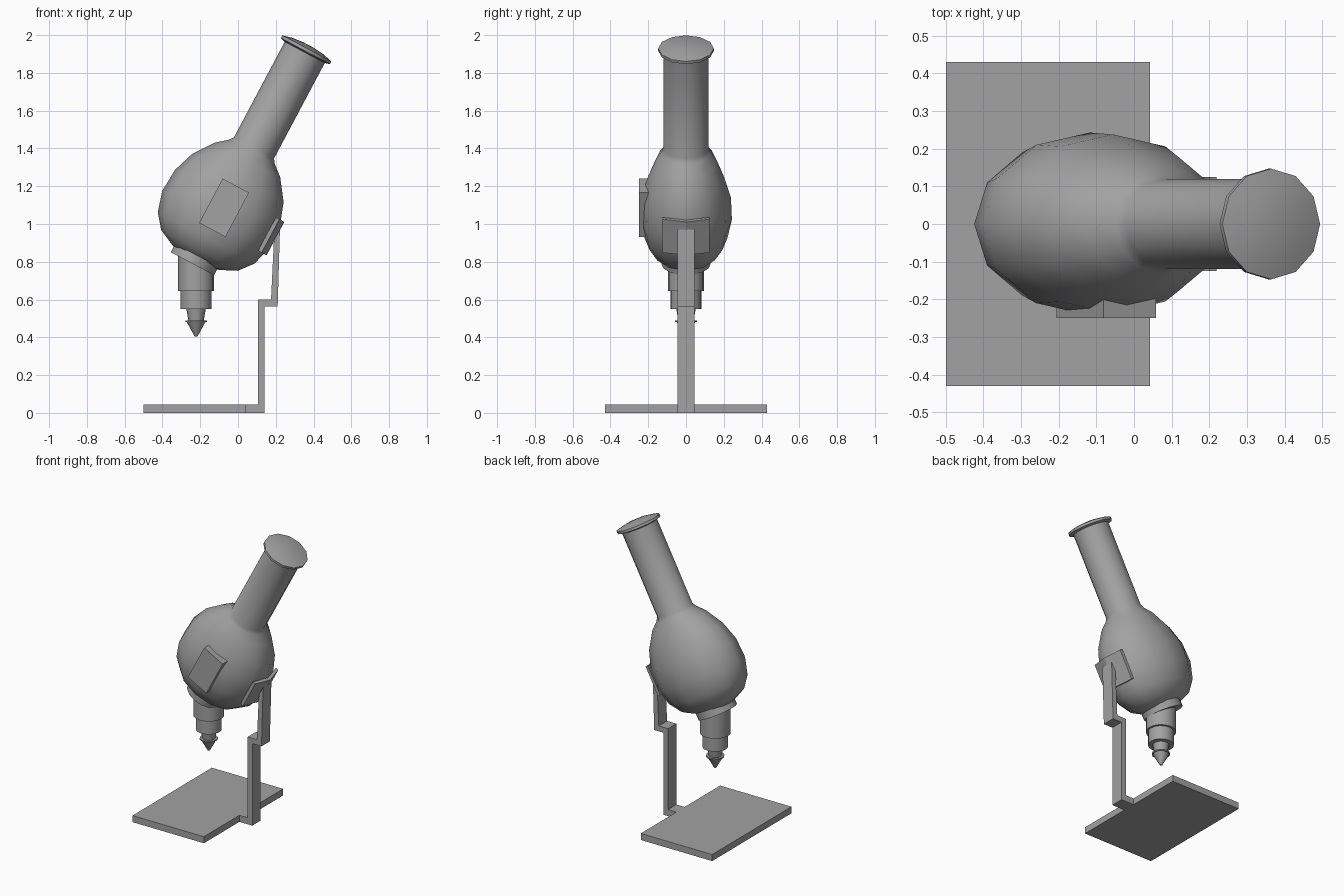
import bpy, bmesh, math
from mathutils import Vector, Matrix

if "Cube" in bpy.data.objects:
    bpy.data.objects.remove(bpy.data.objects["Cube"])

grey = bpy.data.materials.new("plain grey")
grey.use_nodes = True
color = (0.36, 0.36, 0.36, 1)
grey.diffuse_color = color
grey.node_tree.nodes["Principled BSDF"].inputs["Base Color"].default_value = color

# Tilted frame shared by the body, tube, collar and mounting plates
TILT = Matrix.Translation((-0.09, 0, 1.10)) @ Matrix.Rotation(math.radians(28), 4, 'Y')
AXIS = TILT @ Matrix.Translation((0.012, 0, 0))


def finish(name, bm, matrix=Matrix(), smooth=None):
    bmesh.ops.recalc_face_normals(bm, faces=bm.faces)
    bm.transform(matrix)
    mesh = bpy.data.meshes.new(name)
    bm.to_mesh(mesh)
    bm.free()
    mesh.materials.append(grey)
    obj = bpy.data.objects.new(name, mesh)
    bpy.context.collection.objects.link(obj)
    if smooth:
        bpy.ops.object.select_all(action='DESELECT')
        obj.select_set(True)
        bpy.context.view_layer.objects.active = obj
        bpy.ops.object.shade_smooth_by_angle(angle=math.radians(smooth))
    return obj


def loft(name, rings, matrix, sides=12, smooth=40):
    """Stack of elliptical rings given as (height, x radius, y radius)."""
    bm = bmesh.new()
    loops = []
    for z, rx, ry in rings:
        angles = [2 * math.pi * i / sides for i in range(sides)]
        loops.append([bm.verts.new((rx * math.cos(a), ry * math.sin(a), z)) for a in angles])
    for low, high in zip(loops, loops[1:]):
        for i in range(sides):
            j = (i + 1) % sides
            bm.faces.new((low[i], low[j], high[j], high[i]))
    bm.faces.new(loops[0])
    bm.faces.new(loops[-1])
    return finish(name, bm, matrix, smooth)


def turned(name, profile, matrix, sides=12, smooth=40):
    return loft(name, [(z, r, r) for z, r in profile], matrix, sides, smooth)


def prism(name, outline, depth, axis, matrix=Matrix()):
    """Extrude a flat outline symmetrically along y or z."""
    bm = bmesh.new()
    place = (lambda u, v: (u, -depth, v)) if axis == 'Y' else (lambda u, v: (u, v, -depth))
    face = bm.faces.new([bm.verts.new(place(u, v)) for u, v in outline])
    moved = bmesh.ops.extrude_face_region(bm, geom=[face])['geom']
    step = Vector((0, 2 * depth, 0)) if axis == 'Y' else Vector((0, 0, 2 * depth))
    bmesh.ops.translate(bm, vec=step, verts=[v for v in moved if isinstance(v, bmesh.types.BMVert)])
    return finish(name, bm, matrix)


def box(name, low, high, matrix=Matrix()):
    low, high = Vector(low), Vector(high)
    bm = bmesh.new()
    bmesh.ops.create_cube(bm, size=1)
    for v in bm.verts:
        v.co = (low + high) / 2 + Vector(a * b for a, b in zip(v.co, high - low))
    return finish(name, bm, matrix)


# Egg-shaped body flowing into the eyepiece tube
loft("body_and_tube", [
    (-0.322, 0.07, 0.055), (-0.308, 0.14, 0.107), (-0.265, 0.23, 0.175),
    (-0.19, 0.29, 0.22), (-0.08, 0.322, 0.243), (0.05, 0.315, 0.238),
    (0.17, 0.273, 0.203), (0.278, 0.195, 0.16), (0.325, 0.138, 0.13),
    (0.35, 0.12, 0.12), (0.94, 0.12, 0.12)], AXIS, smooth=60)

# Flared eyepiece with a shallow domed lens
turned("eyepiece", [(0.922, 0.12), (0.93, 0.147), (0.946, 0.147),
                    (0.96, 0.09), (0.966, 0.03)], AXIS)

# Tilted collar and vertical stepped objective
turned("lens_collar", [(-0.345, 0.13), (-0.295, 0.13)], AXIS, 16)
lens = Matrix.Translation((-0.222, 0, 0))
turned("objective_upper", [(0.645, 0.096), (0.84, 0.096)], lens, 16)
turned("objective_middle", [(0.55, 0.082), (0.65, 0.082)], lens, 16)
turned("objective_lower", [(0.485, 0.04), (0.555, 0.052)], lens, 16)
turned("objective_tip", [(0.405, 0.008), (0.482, 0.05), (0.482, 0.057), (0.49, 0.057)], lens, 16)

# Raised plate on the front of the body
box("side_plate", (-0.058, -0.25, -0.138), (0.1, -0.16, 0.128), TILT)

# Creased bracket hugging the body
prism("mount_bracket", [(0.287, -0.125), (0.317, 0), (0.287, 0.125),
                        (0.308, 0.125), (0.338, 0), (0.308, -0.125)],
      0.1, 'Z', TILT @ Matrix.Translation((0, 0, -0.021)))

# Stepped support arm and the base
prism("support_arm", [(0.04, 0), (0.14, 0), (0.14, 0.563), (0.21, 0.563),
                      (0.222, 0.97), (0.19, 0.915), (0.175, 0.6),
                      (0.105, 0.6), (0.105, 0.045), (0.04, 0.045)], 0.045, 'Y')
box("base_plate", (-0.5, -0.43, 0), (0.042, 0.43, 0.045))
